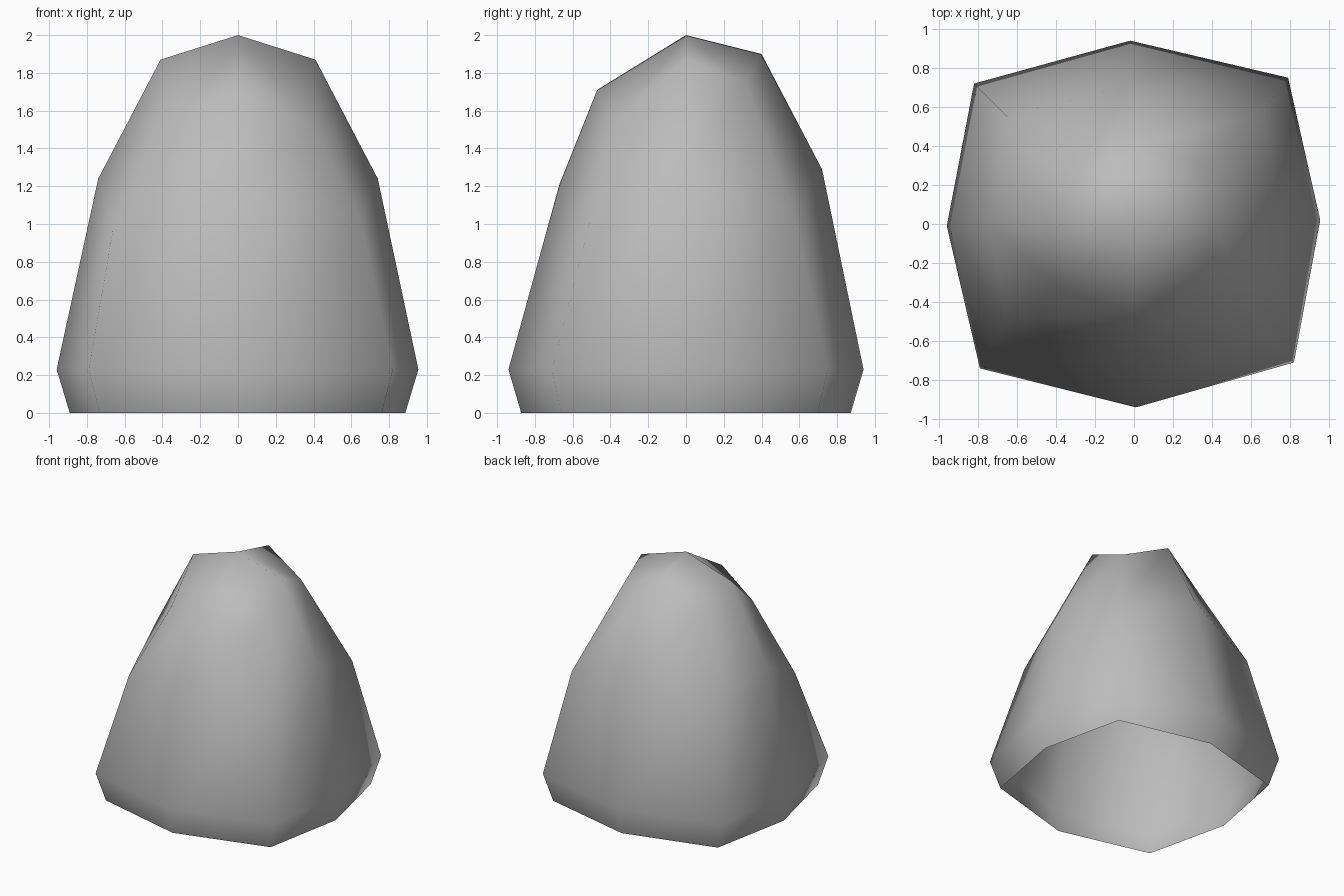
import bpy, bmesh

if "Cube" in bpy.data.objects:
    bpy.data.objects.remove(bpy.data.objects["Cube"], do_unlink=True)

# Stone colour
stone = bpy.data.materials.new("stone grey")
stone.use_nodes = True
grey = (0.5, 0.5, 0.5, 1)
stone.diffuse_color = grey
stone.node_tree.nodes["Principled BSDF"].inputs["Base Color"].default_value = grey

# Rings run anticlockwise from +x, alternating side middles and corners
belly = [(.955, .02, .23), (.79, .75, .23), (-.02, .94, .23), (-.82, .72, .23),
         (-.96, -.01, .23), (-.79, -.74, .23), (.01, -.94, .23), (.82, -.71, .23)]
foot = [(x * .928, y * .928, 0) for x, y, z in belly]
shoulder = [(.74, 0, 1.24), (.65, .57, 1.05), (0, .72, 1.29), (-.65, .55, 1.09),
            (-.74, 0, 1.24), (-.66, -.49, .98), (0, -.67, 1.21), (.65, -.51, 1.01)]
crown = [(.41, 0, 1.87), (.36, .31, 1.75), (0, .4, 1.9), (-.36, .32, 1.69),
         (-.41, 0, 1.87), (-.38, -.33, 1.57), (0, -.47, 1.71), (.39, -.38, 1.53)]

# Boulder: rings joined by quads, open underneath
bm = bmesh.new()
rings = [[bm.verts.new(p) for p in ring] for ring in (foot, belly, shoulder, crown)]
for low, high in zip(rings, rings[1:]):
    for i in range(8):
        j = (i + 1) % 8
        bm.faces.new((low[i], low[j], high[j], high[i]))

# Top: four quads meeting at the peak
peak = bm.verts.new((0, 0, 2))
top = rings[-1]
for i in range(0, 8, 2):
    bm.faces.new((peak, top[i], top[i + 1], top[(i + 2) % 8]))

for face in bm.faces:
    face.smooth = True
mesh = bpy.data.meshes.new("boulder")
bm.to_mesh(mesh)
bm.free()
mesh.materials.append(stone)
boulder = bpy.data.objects.new("boulder", mesh)
bpy.context.collection.objects.link(boulder)
